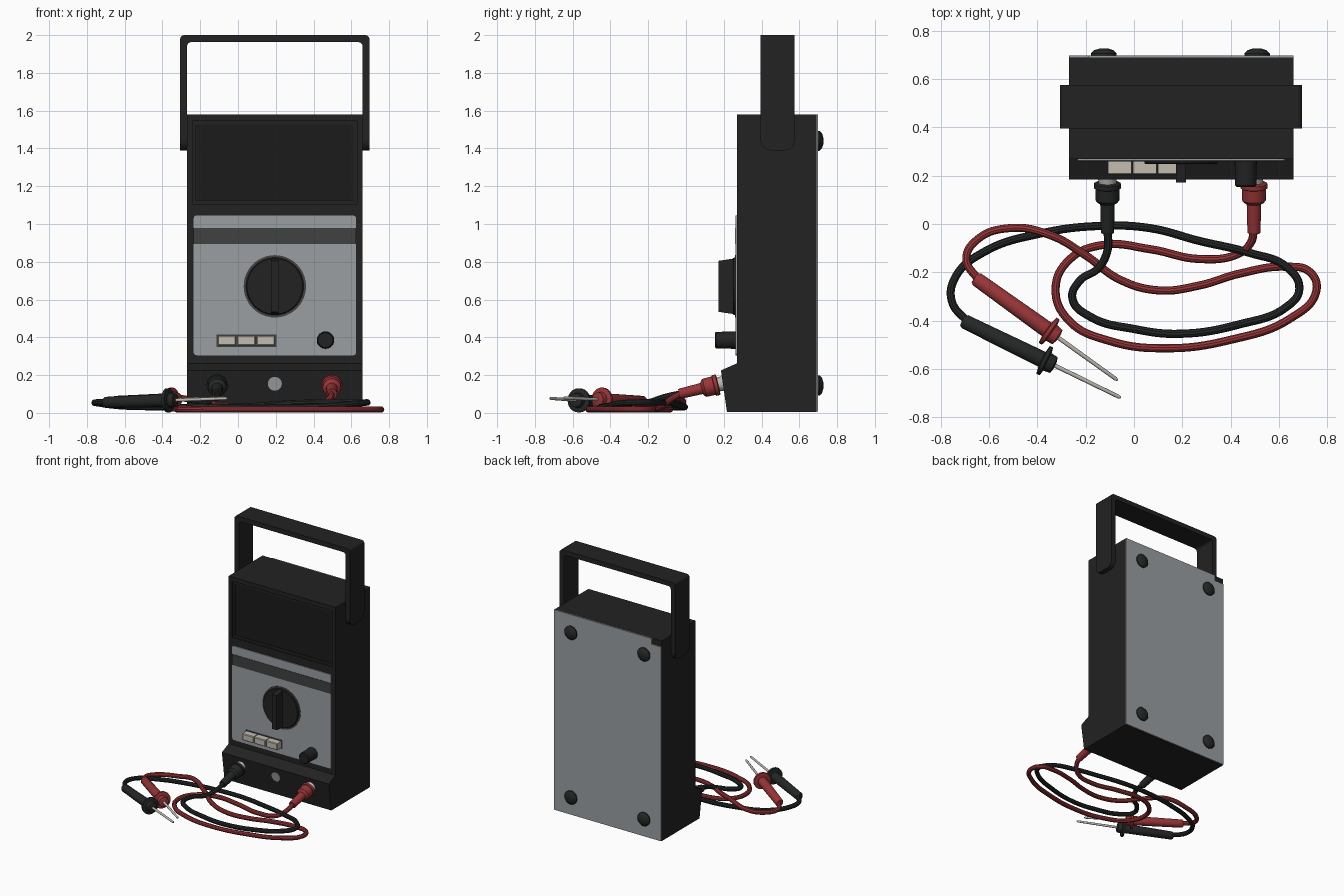
import bpy, bmesh, math
from mathutils import Vector

if "Cube" in bpy.data.objects:
    bpy.data.objects.remove(bpy.data.objects["Cube"])


def material(name, r, g, b):
    m = bpy.data.materials.new(name)
    m.diffuse_color = (r, g, b, 1)
    m.use_nodes = True
    m.node_tree.nodes["Principled BSDF"].inputs["Base Color"].default_value = m.diffuse_color
    return m


BLACK = material("black plastic", 0.016, 0.016, 0.016)
SCREEN = material("screen black", 0.011, 0.011, 0.011)
RUBBER = material("black rubber", 0.018, 0.02, 0.02)
GREY = material("grey metal", 0.32, 0.345, 0.365)
BAND = material("dark grey", 0.05, 0.052, 0.052)
RED = material("red rubber", 0.31, 0.035, 0.038)
IVORY = material("ivory", 0.55, 0.51, 0.44)
SILVER = material("silver", 0.5, 0.48, 0.44)


def finish(name, bm, mat, smooth=False):
    bmesh.ops.recalc_face_normals(bm, faces=bm.faces)
    me = bpy.data.meshes.new(name)
    bm.to_mesh(me)
    bm.free()
    me.materials.append(mat)
    ob = bpy.data.objects.new(name, me)
    bpy.context.collection.objects.link(ob)
    if smooth:
        smooth_object(ob)
    return ob


def smooth_object(ob):
    bpy.ops.object.select_all(action='DESELECT')
    ob.select_set(True)
    bpy.context.view_layer.objects.active = ob
    bpy.ops.object.shade_smooth_by_angle(angle=math.radians(35))


def prism(points, vec):
    """Extrude a closed polygon along a vector."""
    bm = bmesh.new()
    f = bm.faces.new([bm.verts.new(p) for p in points])
    ext = bmesh.ops.extrude_face_region(bm, geom=[f])
    vs = [v for v in ext['geom'] if isinstance(v, bmesh.types.BMVert)]
    bmesh.ops.translate(bm, verts=vs, vec=vec)
    return bm


def box_bm(x0, x1, y0, y1, z0, z1):
    return prism([(x0, y0, z0), (x1, y0, z0), (x1, y0, z1), (x0, y0, z1)], (0, y1 - y0, 0))


def bevel(bm, test, width, seg):
    edges = [e for e in bm.edges if test(e.verts[0].co, e.verts[1].co)]
    bmesh.ops.bevel(bm, geom=edges, offset=width, segments=seg, profile=0.5, affect='EDGES')


def along(axis):
    return lambda a, b: abs((a - b).normalized()[axis]) > 0.99


def lathe(name, origin, direction, profile, mat, seg=24):
    """Revolve (distance, radius) pairs about an axis."""
    bm = bmesh.new()
    q = Vector(direction).to_track_quat('Z', 'Y')
    rings = []
    for d, r in profile:
        rings.append([bm.verts.new(Vector(origin) + q @ Vector((
            r * math.cos(2 * math.pi * i / seg), r * math.sin(2 * math.pi * i / seg), d)))
            for i in range(seg)])
    for a, b in zip(rings, rings[1:]):
        for i in range(seg):
            j = (i + 1) % seg
            bm.faces.new((a[i], a[j], b[j], b[i]))
    bm.faces.new(rings[0])
    bm.faces.new(rings[-1])
    return finish(name, bm, mat, True)


def cable(name, points, mat):
    cu = bpy.data.curves.new(name, 'CURVE')
    cu.dimensions = '3D'
    cu.bevel_depth = 0.017
    cu.bevel_resolution = 3
    cu.resolution_u = 8
    sp = cu.splines.new('BEZIER')
    sp.bezier_points.add(len(points) - 1)
    for bp, p in zip(sp.bezier_points, points):
        bp.co = p
        bp.handle_left_type = bp.handle_right_type = 'AUTO'
    cu.materials.append(mat)
    ob = bpy.data.objects.new(name, cu)
    bpy.context.collection.objects.link(ob)
    bpy.ops.object.select_all(action='DESELECT')
    ob.select_set(True)
    bpy.context.view_layer.objects.active = ob
    bpy.ops.object.convert(target='MESH')
    smooth_object(bpy.context.view_layer.objects.active)


# Case: side profile with the sloped terminal shelf at the bottom front
X0, X1, CX = -0.27, 0.66, 0.195
side = [(0.217, 0.005), (0.69, 0.005), (0.69, 1.58), (0.27, 1.58), (0.27, 0.262), (0.185, 0.225)]
case = prism([(X0, y, z) for y, z in side], (X1 - X0, 0, 0))
# Stepped display recess, cut by insetting the upper front
front = finish("case", case, BLACK)
for n, (x0, x1, z0, z1, d) in enumerate([(-0.24, 0.63, 1.105, 1.545, 0.01),
                                         (-0.222, 0.612, 1.125, 1.528, 0.02)]):
    cutter = finish("display_cutter", box_bm(x0, x1, 0.2, 0.27 + d, z0, z1), BLACK)
    cutter.hide_render = True
    mod = front.modifiers.new("recess", 'BOOLEAN')
    mod.object = cutter
    mod.solver = 'EXACT'
    bpy.context.view_layer.objects.active = front
    bpy.ops.object.modifier_apply(modifier=mod.name)
    bpy.data.objects.remove(cutter)
finish("display_window", box_bm(-0.221, 0.611, 0.283, 0.289, 1.126, 1.527), SCREEN)

# Back cover with one notched corner
finish("back_cover", prism([(X0, 0.69, 0.008), (X1, 0.69, 0.008), (X1, 0.69, 1.58),
                            (X0 + 0.08, 0.69, 1.58), (X0 + 0.08, 0.69, 1.535),
                            (X0, 0.69, 1.535)], (0, 0.008, 0)), GREY)
for x in (-0.125, 0.51):
    for z in (0.145, 1.44):
        lathe("back_foot", (x, 0.695, z), (0, 1, 0),
              [(0, 0.053), (0.012, 0.053), (0.025, 0.04), (0.032, 0.018)], RUBBER)

# Face plate and dark band
bm = box_bm(-0.235, 0.625, 0.263, 0.272, 0.305, 1.045)
bevel(bm, along(1), 0.015, 3)
finish("face_plate", bm, GREY)
finish("face_band", box_bm(-0.235, 0.625, 0.260, 0.264, 0.895, 0.978), BAND)

# Carry handle
w = 0.037
hx0, hx1, hz0, hz1 = -0.307, 0.697, 1.39, 2.0
bm = prism([(hx0, 0.395, hz0), (hx0 + w, 0.395, hz0), (hx0 + w, 0.395, hz1 - w),
            (hx1 - w, 0.395, hz1 - w), (hx1 - w, 0.395, hz0), (hx1, 0.395, hz0),
            (hx1, 0.395, hz1), (hx0, 0.395, hz1)], (0, 0.18, 0))
bevel(bm, lambda a, b: along(1)(a, b) and a.z > 1.9, 0.022, 3)
bevel(bm, lambda a, b: along(0)(a, b) and max(a.z, b.z) < 1.4, 0.05, 4)
finish("carry_handle", bm, BLACK)

# Selector dial with tapered grip
KZ = 0.67
lathe("dial_scale", (CX, 0.264, KZ), (0, -1, 0), [(0, 0.165), (0.004, 0.165)], BAND, 48)
lathe("dial_disc", (CX, 0.264, KZ), (0, -1, 0), [(0, 0.153), (0.012, 0.151), (0.016, 0.147)], BLACK, 48)
bm = prism([(CX - 0.02, y, KZ + z) for y, z in
            [(0.26, -0.148), (0.26, 0.148), (0.172, 0.135), (0.172, -0.135)]], (0.04, 0, 0))
finish("dial_grip", bm, BLACK)

# Push buttons and adjustment knob
finish("button_frame", box_bm(-0.114, 0.204, 0.259, 0.266, 0.35, 0.416), BAND)
for i in range(3):
    x = -0.107 + i * 0.103
    bm = box_bm(x, x + 0.097, 0.205, 0.268, 0.357, 0.409)
    bevel(bm, lambda a, b: max(a.y, b.y) < 0.21, 0.005, 1)
    finish("push_button", bm, IVORY)
lathe("adjust_knob", (0.463, 0.268, 0.385), (0, -1, 0),
      [(0, 0.046), (0.108, 0.044), (0.114, 0.039)], BLACK)

# Centre stud on the shelf
lathe("centre_stud", (CX, 0.198, 0.155), (0, -1, -0.13), [(0, 0.037), (0.007, 0.037)], GREY)

# Plugs, probes
for tag, x, mat in (("black", -0.11, RUBBER), ("red", 0.497, RED)):
    o, d = (x, 0.2, 0.157), (0, -1, -0.24)
    lathe(tag + "_socket", o, d, [(0, 0.04), (0.04, 0.036)], SILVER)
    lathe(tag + "_plug", o, d, [(0.03, 0.05), (0.034, 0.056), (0.052, 0.056), (0.055, 0.05),
                                (0.105, 0.049), (0.115, 0.04), (0.12, 0.03), (0.243, 0.027)], mat)

for tag, mat, a, b in (("black", RUBBER, (-0.70, -0.405, 0.055), (-0.055, -0.72, 0.077)),
                       ("red", RED, (-0.65, -0.23, 0.06), (-0.067, -0.648, 0.08))):
    d = Vector(b) - Vector(a)
    lathe(tag + "_probe", a, d, [(-0.012, 0.022), (0, 0.03), (0.33, 0.034), (0.355, 0.034), (0.36, 0.064),
                                 (0.375, 0.064), (0.38, 0.04), (0.41, 0.036), (0.415, 0.015)], mat)
    lathe(tag + "_probe_needle", a, d, [(0.4, 0.009), (d.length - 0.01, 0.008), (d.length, 0.003)], SILVER, 12)

# Looping test leads
cable("red_lead", [
    (0.497, -0.02, 0.105), (0.485, -0.075, 0.075), (0.43, -0.125, 0.035), (0.27, -0.145, 0.02),
    (0.07, -0.105, 0.02), (-0.13, -0.087, 0.02), (-0.27, -0.15, 0.02), (-0.325, -0.27, 0.02),
    (-0.27, -0.4, 0.02), (-0.1, -0.485, 0.018), (0.13, -0.515, 0.018), (0.4, -0.48, 0.018),
    (0.65, -0.39, 0.018), (0.755, -0.28, 0.018), (0.73, -0.2, 0.018), (0.63, -0.177, 0.018),
    (0.44, -0.205, 0.02), (0.27, -0.255, 0.02), (0.1, -0.275, 0.025), (-0.06, -0.23, 0.035),
    (-0.2, -0.13, 0.06), (-0.35, -0.045, 0.08), (-0.515, -0.017, 0.05), (-0.65, -0.065, 0.045),
    (-0.695, -0.145, 0.05), (-0.64, -0.237, 0.06)], RED)
cable("black_lead", [
    (-0.11, -0.02, 0.105), (-0.11, -0.11, 0.085), (-0.15, -0.185, 0.06), (-0.225, -0.235, 0.05),
    (-0.255, -0.31, 0.04), (-0.18, -0.385, 0.035), (0.0, -0.435, 0.03), (0.19, -0.455, 0.03),
    (0.44, -0.415, 0.035), (0.63, -0.345, 0.05), (0.685, -0.27, 0.055), (0.635, -0.18, 0.055),
    (0.48, -0.12, 0.055), (0.27, -0.07, 0.05), (0.065, -0.017, 0.035), (-0.14, -0.008, 0.03),
    (-0.39, -0.04, 0.03), (-0.62, -0.115, 0.035), (-0.74, -0.22, 0.05), (-0.755, -0.32, 0.055),
    (-0.685, -0.41, 0.055)], RUBBER)
